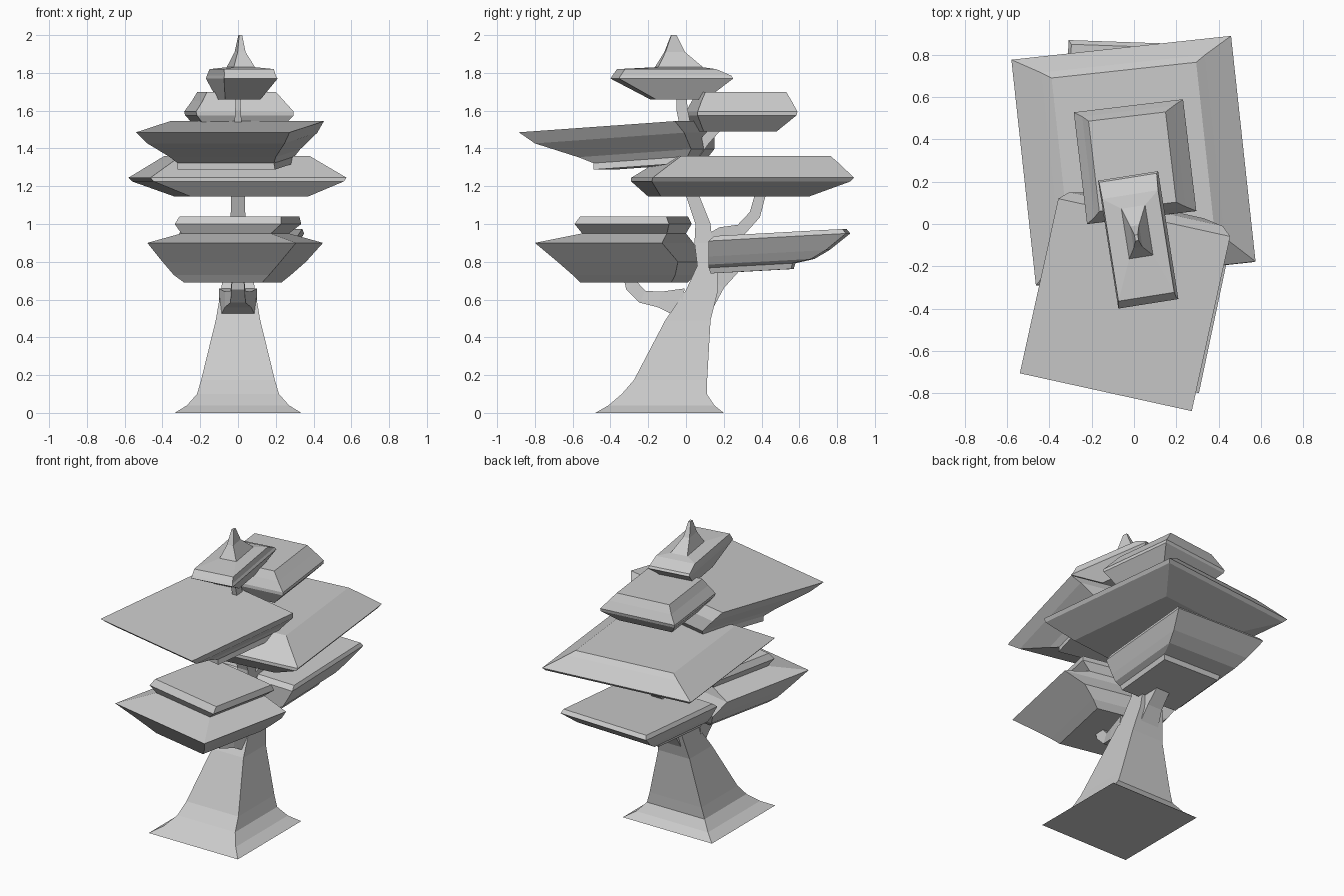
import bpy, math


def mesh_from_rings(name, rings):
    """Skin a stack of four-cornered rings and cap both ends."""
    verts = [v for ring in rings for v in ring]
    faces = [(3, 2, 1, 0)]
    for i in range(len(rings) - 1):
        for k in range(4):
            a, b = i * 4 + k, i * 4 + (k + 1) % 4
            faces.append((a, b, b + 4, a + 4))
    n = len(verts)
    faces.append((n - 4, n - 3, n - 2, n - 1))
    me = bpy.data.meshes.new(name)
    me.from_pydata(verts, [], faces)
    ob = bpy.data.objects.new(name, me)
    bpy.context.collection.objects.link(ob)
    return ob


def stack(name, layers, angle=0, tilt=0):
    """Rotated rectangles; each layer is z and its overall x and y extents."""
    c, s = math.cos(math.radians(angle)), math.sin(math.radians(angle))
    t = abs(s)
    rings = []
    for z, x0, x1, y0, y1 in layers:
        X, Y, cx, cy = x1 - x0, y1 - y0, (x0 + x1) / 2, (y0 + y1) / 2
        w = (X * c - Y * t) / (c * c - t * t) / 2
        d = (Y * c - X * t) / (c * c - t * t) / 2
        rings.append([(cx + u * c - v * s, cy + u * s + v * c, z + tilt * v)
                      for u, v in ((-w, -d), (w, -d), (w, d), (-w, d))])
    return mesh_from_rings(name, rings)


def branch(name, pts):
    """Square limb swept in the x=0 plane; points are y, z, half width, half thickness."""
    rings = []
    for i, (y, z, w, h) in enumerate(pts):
        a, b = pts[max(i - 1, 0)], pts[min(i + 1, len(pts) - 1)]
        dy, dz = b[0] - a[0], b[1] - a[1]
        l = math.hypot(dy, dz)
        ny, nz = -dz / l * h, dy / l * h
        rings.append([(-w, y + ny, z + nz), (-w, y - ny, z - nz),
                      (w, y - ny, z - nz), (w, y + ny, z + nz)])
    ob = mesh_from_rings(name, rings)
    # keep faces pointing outwards
    import bmesh
    bm = bmesh.new()
    bm.from_mesh(ob.data)
    bmesh.ops.recalc_face_normals(bm, faces=bm.faces)
    bm.to_mesh(ob.data)
    bm.free()
    return ob


# Trunk with flared foot, thinning to a stem
stack("trunk", [
    (0, -.335, .335, -.48, .2), (.04, -.27, .27, -.41, .15),
    (.1, -.217, .217, -.34, .11), (.175, -.195, .195, -.275, .112),
    (.49, -.118, .118, -.11, .13), (.65, -.09, .09, 0, .17),
    (.78, -.07, .07, .06, .17), (.9, -.05, .05, .045, .14),
    (1.0, -.04, .04, .05, .13), (1.15, -.036, .036, 0, .07),
    (1.35, -.03, .03, 0, .06), (1.6, -.015, .015, -.05, .01),
    (1.7, -.012, .012, -.05, 0)])

# Limbs holding the foliage
branch("front_branch", [(-.02, .58, .1, .08), (-.14, .6, .07, .042),
                        (-.23, .615, .04, .035), (-.285, .67, .035, .036),
                        (-.3, .74, .03, .035)])
branch("back_branch", [(.08, .88, .045, .04), (.19, .95, .04, .035),
                       (.29, .968, .04, .032), (.365, 1.05, .035, .03),
                       (.4, 1.18, .03, .028)])
branch("low_back_branch", [(.1, .58, .07, .05), (.16, .69, .055, .05),
                           (.25, .79, .05, .05)])
branch("upper_back_branch", [(.03, 1.34, .025, .025), (.1, 1.44, .022, .025),
                             (.18, 1.53, .02, .025)])
branch("upper_front_branch", [(.03, 1.2, .03, .03), (-.03, 1.28, .025, .025),
                              (-.1, 1.36, .02, .02)])

# Foliage pads, low to high
stack("front_low_foliage", [
    (.69, -.285, .23, -.56, .01), (.73, -.34, .28, -.6, .05),
    (.8, -.4, .36, -.68, .09), (.9, -.48, .45, -.8, .04),
    (.95, -.3, .27, -.55, .0), (1.0, -.335, .335, -.59, .03),
    (1.04, -.31, .325, -.56, .01)], -12)
stack("back_low_foliage", [
    (.75, -.21, .22, .13, .57), (.78, -.22, .23, .12, .58),
    (.80, -.26, .27, .12, .68), (.845, -.29, .3, .12, .76),
    (.93, -.335, .35, .12, .87), (.955, -.32, .34, .15, .85)], -2, .055)
stack("back_mid_foliage", [
    (1.145, -.335, .37, -.2, .65), (1.225, -.56, .56, -.29, .87),
    (1.245, -.58, .575, -.29, .89), (1.33, -.44, .43, -.15, .8),
    (1.36, -.39, .38, -.1, .765)], 6.2)
stack("front_high_foliage", [
    (1.305, -.32, .3, -.49, .1), (1.34, -.32, .3, -.49, .12),
    (1.375, -.36, .33, -.57, .15), (1.455, -.48, .42, -.8, .15),
    (1.515, -.54, .455, -.885, .12)], -12.4, .07)
stack("back_high_foliage", [
    (1.49, -.2, .21, .05, .48), (1.575, -.28, .295, 0, .585),
    (1.595, -.285, .295, .0, .59), (1.65, -.245, .245, .03, .56),
    (1.7, -.215, .2, .06, .53)], 6.8)

# Crown with pointed tip
stack("crown_foliage", [
    (1.66, -.11, .12, -.19, .105), (1.77, -.17, .21, -.4, .25),
    (1.785, -.165, .2, -.39, .24), (1.82, -.15, .19, -.365, .16),
    (1.83, -.06, .09, -.165, .09), (1.91, -.018, .04, -.115, -.005),
    (2.0, .002, .022, -.08, -.05)], 9)
